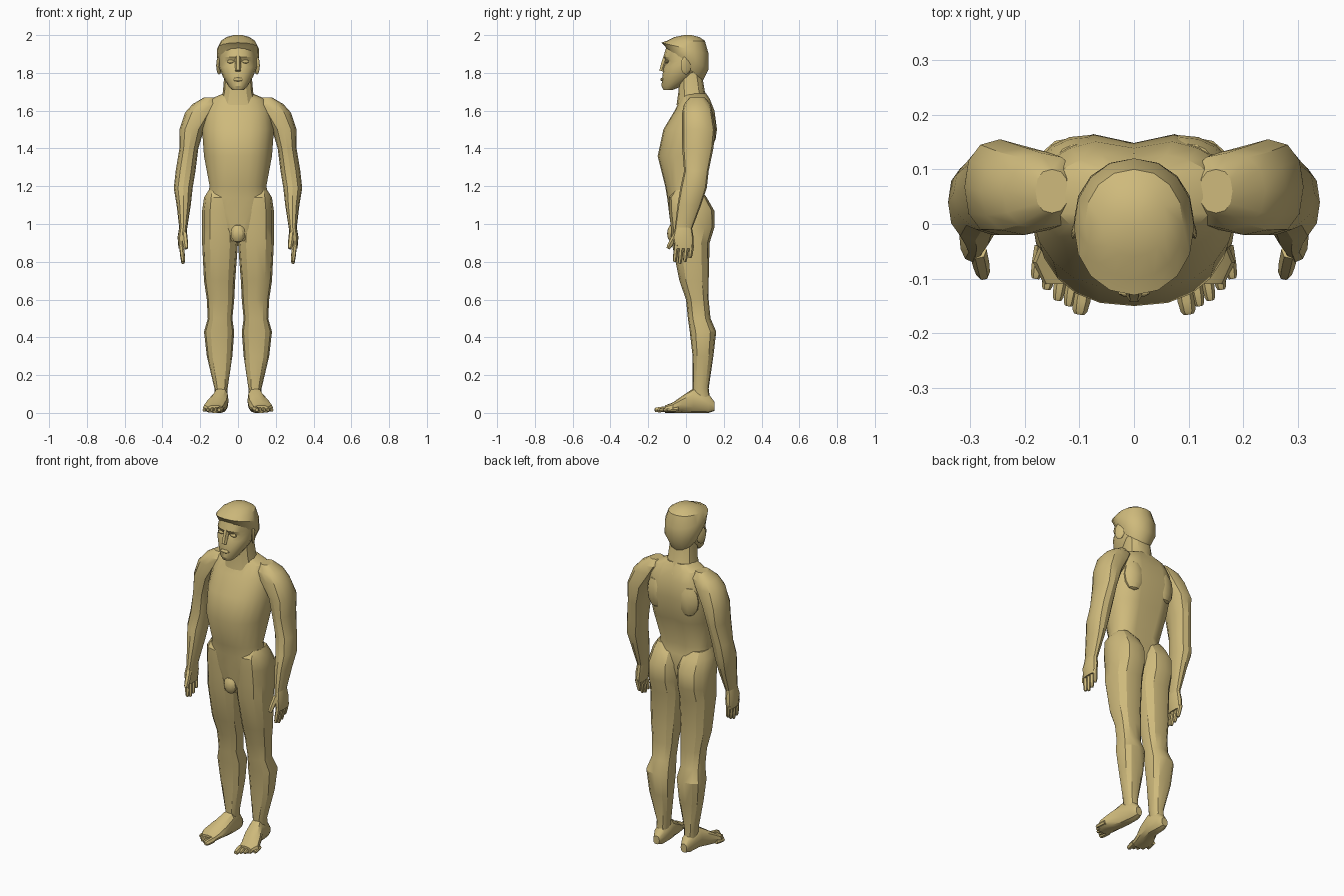
import bpy
import bmesh
import math
from mathutils import Vector, Matrix

default = bpy.data.objects.get("Cube")
if default:
    bpy.data.objects.remove(default, do_unlink=True)

skin = bpy.data.materials.new("tan_skin")
skin.use_nodes = True
skin.diffuse_color = (.62, .49, .2, 1)
skin.node_tree.nodes["Principled BSDF"].inputs["Base Color"].default_value = skin.diffuse_color

SIDES = (("left", 1), ("right", -1))


def superellipse(count, power):
    """Unit cross-section between a circle and a square."""
    points = []
    for i in range(count):
        angle = math.tau * i / count
        c, s = math.cos(angle), math.sin(angle)
        points.append((math.copysign(abs(c) ** power, c), math.copysign(abs(s) ** power, s)))
    return points


def trunk_point(u, v):
    """Narrow the chest side and press in the spine."""
    if v < 0:
        return u * (1 + v / 8), v
    spine = abs(u) < .1
    return u, v * .85 if spine else v


LIMB = superellipse(12, .85)
ROUND = superellipse(16, .95)
TRUNK = [trunk_point(u, v) for u, v in superellipse(20, .8)]


def finish(name, bm):
    """Turn the mesh into a smooth object that keeps its sharp edges."""
    bmesh.ops.recalc_face_normals(bm, faces=bm.faces)
    mesh = bpy.data.meshes.new(name)
    bm.to_mesh(mesh)
    bm.free()
    mesh.materials.append(skin)
    obj = bpy.data.objects.new(name, mesh)
    bpy.context.collection.objects.link(obj)
    bpy.ops.object.select_all(action="DESELECT")
    obj.select_set(True)
    bpy.context.view_layer.objects.active = obj
    bpy.ops.object.shade_smooth_by_angle(angle=math.radians(30))


def skin_rings(name, rings, side):
    """Join rings of points with quads and close both ends."""
    bm = bmesh.new()
    loops = [[bm.verts.new((x * side, y, z)) for x, y, z in ring] for ring in rings]
    for low, high in zip(loops, loops[1:]):
        for i, vert in enumerate(low):
            bm.faces.new((low[i - 1], vert, high[i], high[i - 1]))
    bm.faces.new(loops[0])
    bm.faces.new(loops[-1])
    finish(name, bm)


def loft(name, rows, section, side=1, along_y=False):
    """Each row: position, two x limits, two depth limits, optional tilt."""
    rings = []
    for position, inner, outer, near, far, *tilt in rows:
        ring = []
        for u, v in section:
            x = (inner + outer + u * (outer - inner)) / 2
            depth = (near + far + v * (far - near)) / 2
            along = position + sum(tilt) * v
            ring.append((x, along, depth) if along_y else (x, depth, along))
        rings.append(ring)
    skin_rings(name, rings, side)


def symmetric(rows):
    """Rows that give only a half width."""
    return [(position, -half, half, *rest) for position, half, *rest in rows]


def digit(name, start, end, radius, side=1, tip=.55):
    """Tapered six-sided finger or toe."""
    start, axis = Vector(start), Vector(end) - Vector(start)
    turn = axis.to_track_quat("Z", "Y")
    rings = []
    for t, scale in ((0, 1), (.6, .95), (.9, .8), (1, tip)):
        rings.append([start + axis * t + turn @ Vector((u, v, 0)) * radius * scale
                      for u, v in superellipse(6, 1)])
    skin_rings(name, rings, side)


def blob(name, centre, size, spin=0, side=1):
    """Low-poly ellipsoid for small masses, turned about the vertical."""
    bm = bmesh.new()
    bmesh.ops.create_uvsphere(bm, u_segments=10, v_segments=6, radius=1)
    x, y, z = centre
    place = (Matrix.Translation((x * side, y, z))
             @ Matrix.Rotation(math.radians(spin * side), 4, "Z")
             @ Matrix.Diagonal((*size, 1)))
    bmesh.ops.transform(bm, matrix=place, verts=bm.verts)
    finish(name, bm)


# Torso, from crotch to collar
loft("torso", symmetric([
    (.91, .05, -.07, .06), (1.06, .17, -.09, .11), (1.14, .165, -.1, .1),
    (1.2, .15, -.11, .09), (1.36, .18, -.15, .14), (1.5, .19, -.12, .17),
    (1.6, .18, -.06, .155), (1.66, .15, -.03, .13), (1.69, .08, -.02, .11)]), TRUNK)
blob("groin", (0, -.07, .95), (.04, .03, .05))

# Neck and head
loft("neck", symmetric([
    (1.63, .1, -.05, .13), (1.7, .08, -.04, .1), (1.82, .07, -.04, .08)]), LIMB)
loft("head", symmetric([
    (1.71, .03, -.12, -.07), (1.73, .05, -.13, -.02), (1.78, .08, -.125, .05),
    (1.83, .1, -.12, .09), (1.86, .1, -.105, .1), (1.885, .1, -.12, .11),
    (1.95, .09, -.1, .1)]), ROUND)
loft("hair", symmetric([
    (1.84, .09, -.1, .09, -.08), (1.88, .11, -.11, .12, -.06), (1.93, .11, -.13, .12, -.03),
    (1.97, .09, -.1, .1), (1.99, .06, -.06, .07), (2, .02, -.01, .03)]), ROUND)
digit("nose", (0, -.105, 1.885), (0, -.13, 1.81), .017, tip=.9)
blob("lips", (0, -.125, 1.765), (.03, .01, .01))

for label, side in SIDES:
    # Face and back masses
    blob(f"{label}_ear", (.1, 0, 1.84), (.01, .03, .05), 25, side)
    blob(f"{label}_eye", (.04, -.1, 1.86), (.02, .01, .01), side=side)
    blob(f"{label}_shoulder_blade", (.11, .13, 1.5), (.06, .03, .09), -15, side)

    # Arm from shoulder cap to wrist
    loft(f"{label}_arm", [
        (1.67, .12, .18, .02, .1), (1.635, .1, .24, -.01, .13), (1.59, .12, .28, -.02, .14),
        (1.5, .18, .31, -.02, .155), (1.4, .21, .31, -.02, .145), (1.28, .225, .33, -.01, .12),
        (1.19, .24, .34, -.03, .11), (1.1, .25, .325, -.045, .08), (.97, .27, .31, -.06, .03)],
         LIMB, side)

    # Hand with fingers and thumb
    loft(f"{label}_hand", [
        (.99, .27, .31, -.055, .03), (.93, .27, .32, -.07, .04), (.87, .28, .315, -.06, .04)],
         LIMB, side)
    for i, reach in enumerate((.8, .79, .8, .82)):
        base = i * .027 - .05
        digit(f"{label}_finger_{i + 1}", (.3, base, .89), (.29, base - .01, reach), .013, side)
    digit(f"{label}_thumb", (.285, -.05, .95), (.275, -.095, .87), .016, side)

    # Leg with buttock, thigh, knee and calf
    loft(f"{label}_leg", [
        (1.18, .07, .155, -.06, .08), (1.14, .01, .18, -.09, .11), (1.07, 0, .19, -.09, .15),
        (.98, 0, .19, -.08, .15), (.9, 0, .19, -.075, .125), (.7, .015, .18, -.035, .12),
        (.6, .02, .165, 0, .12), (.5, .03, .16, .01, .13), (.43, .02, .18, .02, .16),
        (.3, .03, .165, .035, .145), (.13, .055, .125, .035, .12), (.05, .06, .125, .04, .13)],
         LIMB, side)

    # Foot and toes, turned slightly outward
    loft(f"{label}_foot", [
        (.15, .07, .11, .01, .06), (.12, .055, .125, 0, .1), (.04, .05, .135, 0, .13),
        (-.02, .055, .165, 0, .09), (-.07, .07, .185, 0, .055), (-.11, .08, .165, 0, .04)],
         LIMB, side, along_y=True)
    for i, reach in enumerate((-.165, -.15, -.14, -.12, -.1)):
        x = .1 + i * .02
        radius = .012 if i else .017
        digit(f"{label}_toe_{i + 1}", (x - .01, reach + .06, .02), (x, reach, .015),
              radius, side)
